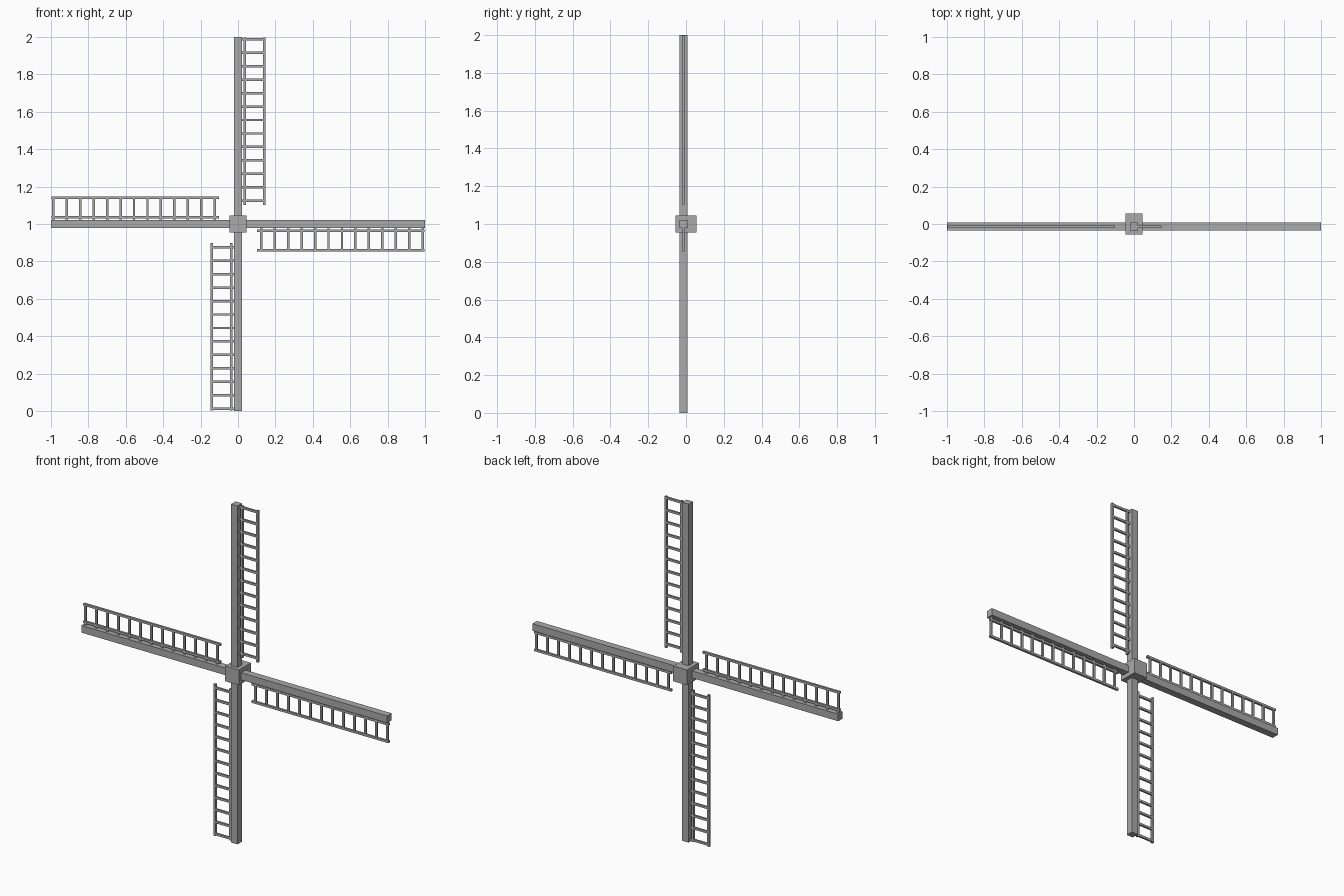
import bpy
import math
from mathutils import Matrix, Vector

if "Cube" in bpy.data.objects:
    bpy.data.objects.remove(bpy.data.objects["Cube"])

grey = bpy.data.materials.new("weathered grey")
grey.diffuse_color = (0.4, 0.4, 0.4, 1)
grey.use_nodes = True
grey.node_tree.nodes["Principled BSDF"].inputs["Base Color"].default_value = grey.diffuse_color

Y = -0.014      # depth of the sail plane
T = 0.013       # thickness of the lattice bars


def box_data(lo, hi, verts, faces):
    n = len(verts)
    verts += [(x, y, z) for x in (lo[0], hi[0]) for y in (lo[1], hi[1]) for z in (lo[2], hi[2])]
    faces += [[n + i for i in f] for f in
              ((0, 1, 3, 2), (4, 6, 7, 5), (0, 4, 5, 1), (2, 3, 7, 6), (0, 2, 6, 4), (1, 5, 7, 3))]


def make(name, boxes, turn=0):
    verts, faces = [], []
    for lo, hi in boxes:
        box_data(lo, hi, verts, faces)
    rot = Matrix.Translation((0, 0, 1)) @ Matrix.Rotation(turn, 4, 'Y')
    mesh = bpy.data.meshes.new(name)
    mesh.from_pydata([rot @ Vector(v) for v in verts], [], faces)
    mesh.materials.append(grey)
    obj = bpy.data.objects.new(name, mesh)
    bpy.context.collection.objects.link(obj)


# Central hub block
make("hub", [((-0.045, -0.056, -0.045), (0.045, 0.056, 0.045))])

# One spar and one lattice, described for the upper sail
spar = [((-0.021, Y - 0.021, 0.0), (0.021, Y + 0.021, 1.0))]
y0, y1 = Y - T / 2, Y + T / 2
rails = [((x - T / 2, y0, 0.102), (x + T / 2, y1, 0.998)) for x in (0.037, 0.140)]
rungs = []
for i in range(13):
    z = 0.124 + 0.072 * i
    rungs.append(((0.02, y0 + 0.001, z - T / 2), (0.140, y1 - 0.001, z + T / 2)))

# Four sails turned about the hub
for i, side in enumerate(("upper", "right", "lower", "left")):
    make(side + "_spar", spar, i * math.pi / 2)
    make(side + "_lattice", rails + rungs, i * math.pi / 2)
